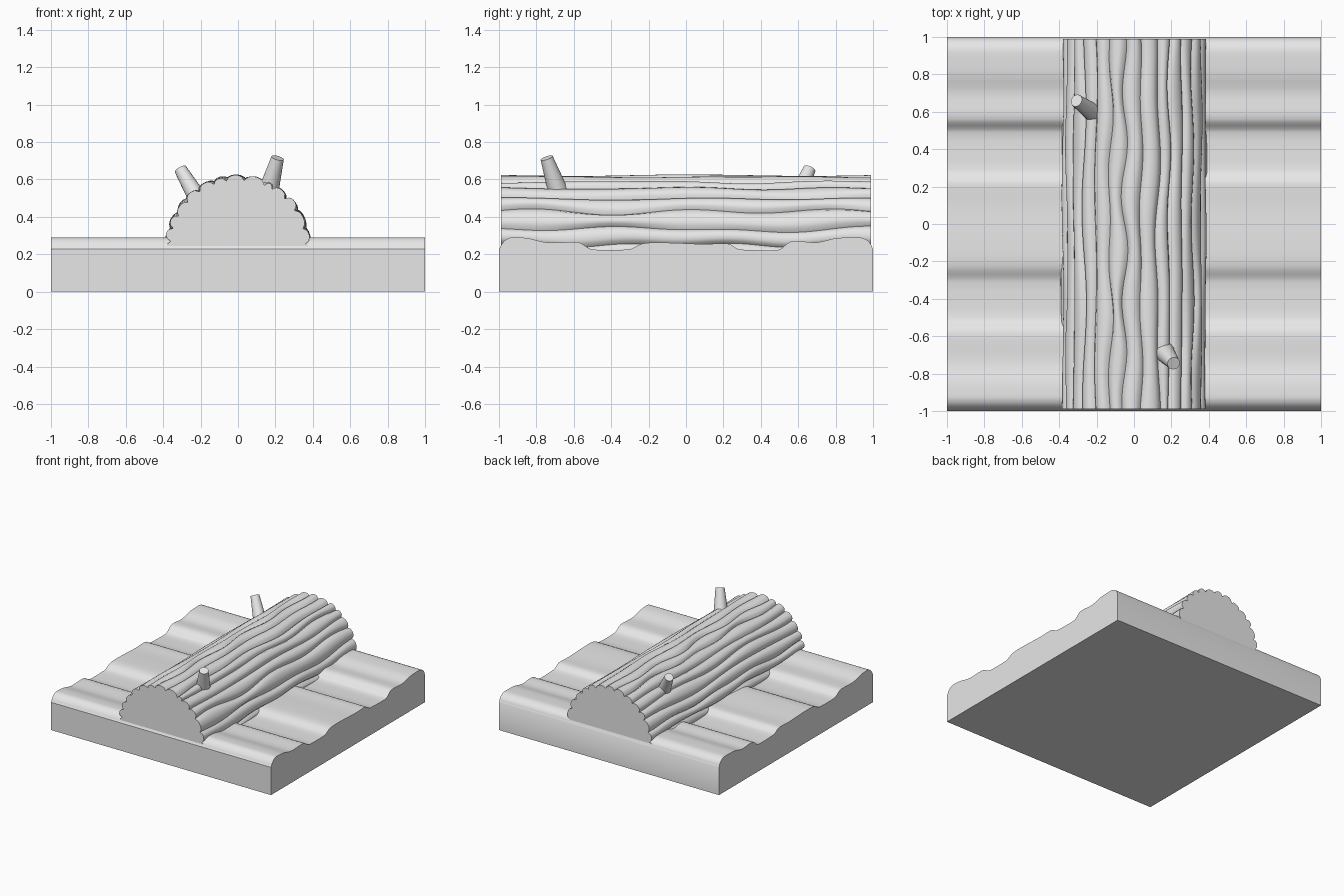
import bpy, bmesh, math, random
from mathutils import Vector

if "Cube" in bpy.data.objects:
    bpy.data.objects.remove(bpy.data.objects["Cube"])

random.seed(4)
grey = bpy.data.materials.new("plain grey")
grey.diffuse_color = (0.8, 0.8, 0.8, 1)
grey.use_nodes = True
grey.node_tree.nodes["Principled BSDF"].inputs["Base Color"].default_value = grey.diffuse_color


def finish(name, bm, angle=35):
    bmesh.ops.recalc_face_normals(bm, faces=bm.faces)
    me = bpy.data.meshes.new(name)
    bm.to_mesh(me)
    bm.free()
    me.materials.append(grey)
    ob = bpy.data.objects.new(name, me)
    bpy.context.collection.objects.link(ob)
    bpy.ops.object.select_all(action='DESELECT')
    ob.select_set(True)
    bpy.context.view_layer.objects.active = ob
    bpy.ops.object.shade_smooth_by_angle(angle=math.radians(angle))
    return ob


def loft(rings):
    """Skin closed rings of points and cap both ends."""
    bm = bmesh.new()
    vr = [[bm.verts.new(p) for p in r] for r in rings]
    n = len(vr[0])
    for a, b in zip(vr, vr[1:]):
        for i in range(n):
            j = (i + 1) % n
            bm.faces.new((a[i], a[j], b[j], b[i]))
    bm.faces.new(vr[0])
    bm.faces.new(vr[-1])
    return bm


# ground slab: rippled y-z profile extruded along x
keys = [(-1, .228), (-.985, .255), (-.96, .28), (-.925, .291), (-.87, .289),
        (-.73, .262), (-.58, .265), (-.50, .225), (-.31, .225), (-.23, .258),
        (-.1, .262), (.1, .255), (.22, .258), (.29, .225), (.49, .222),
        (.56, .268), (.70, .264), (.82, .288), (.92, .291), (.965, .278),
        (.988, .255), (1, .228)]
profile = []
for i in range(len(keys) - 1):
    p0, p1 = Vector(keys[max(i - 1, 0)]), Vector(keys[i])
    p2, p3 = Vector(keys[i + 1]), Vector(keys[min(i + 2, len(keys) - 1)])
    s1 = (p2.y - p0.y) / (p2.x - p0.x)
    s2 = (p3.y - p1.y) / (p3.x - p1.x)
    if abs(p1.y - p0.y) < .004 or abs(p2.y - p1.y) < .004:
        s1 *= .3
    if abs(p2.y - p1.y) < .004 or abs(p3.y - p2.y) < .004:
        s2 *= .3
    h = p2.x - p1.x
    for k in range(4):
        t = k / 4
        z = ((2*t**3 - 3*t*t + 1) * p1.y + (t**3 - 2*t*t + t) * h * s1
             + (3*t*t - 2*t**3) * p2.y + (t**3 - t*t) * h * s2)
        profile.append((p1.x + h * t, z))
profile += [keys[-1], (1, 0), (-1, 0)]
finish("ground_slab", loft([[(x, y, z) for y, z in profile] for x in (-1, 1)]))

# half log: scalloped bark ridges whose grooves wander along its length
RIDGES, SEG, STEPS, CZ = 15, 6, 56, 0.235
start, end = -0.16, math.pi + 0.16
step = (end - start) / RIDGES
waves = [[(random.uniform(.2, 1) * .028, random.uniform(3, 12), random.uniform(0, 6.28))
          for _ in range(3)] for _ in range(RIDGES + 1)]
shift = [random.uniform(-.04, .04) for _ in range(RIDGES + 1)]
rings = []
for s in range(STEPS + 1):
    y = -0.99 + 1.98 * s / STEPS
    groove = []
    for k in range(RIDGES + 1):
        wob = shift[k] + sum(a * math.sin(f * y + p) for a, f, p in waves[k])
        if k in (0, RIDGES):
            wob = 0
        groove.append(start + k * step + max(-.09, min(.09, wob)))
    ring = []
    for k in range(RIDGES):
        a0, a1 = groove[k], groove[k + 1]
        bulge = .026 + .004 * math.sin(5 * y + 2 * k)
        for j in range(SEG):
            t = j / SEG
            a = a0 + (a1 - a0) * t
            r = .362 + bulge * math.sqrt(math.sin(math.pi * t))
            ring.append((r * math.cos(a), y, CZ + r * math.sin(a)))
    ring.append((.362 * math.cos(end), y, CZ + .362 * math.sin(end)))
    rings.append(ring)
finish("log", loft(rings), 38)


# snapped twig stubs: tapered round pegs
def twig(name, base, tip, r0, r1):
    base, tip = Vector(base), Vector(tip)
    d = (tip - base).normalized()
    u = d.cross(Vector((0, 1, 0))).normalized()
    v = d.cross(u)
    ring = lambda c, r: [c + r * (u * math.cos(a) + v * math.sin(a))
                         for a in (i * math.tau / 20 for i in range(20))]
    finish(name, loft([ring(base, r0), ring(tip, r1)]))


twig("front_twig", (.155, -.675, .51), (.212, -.745, .715), .058, .034)
twig("back_twig", (-.205, .585, .48), (-.308, .66, .655), .052, .034)
